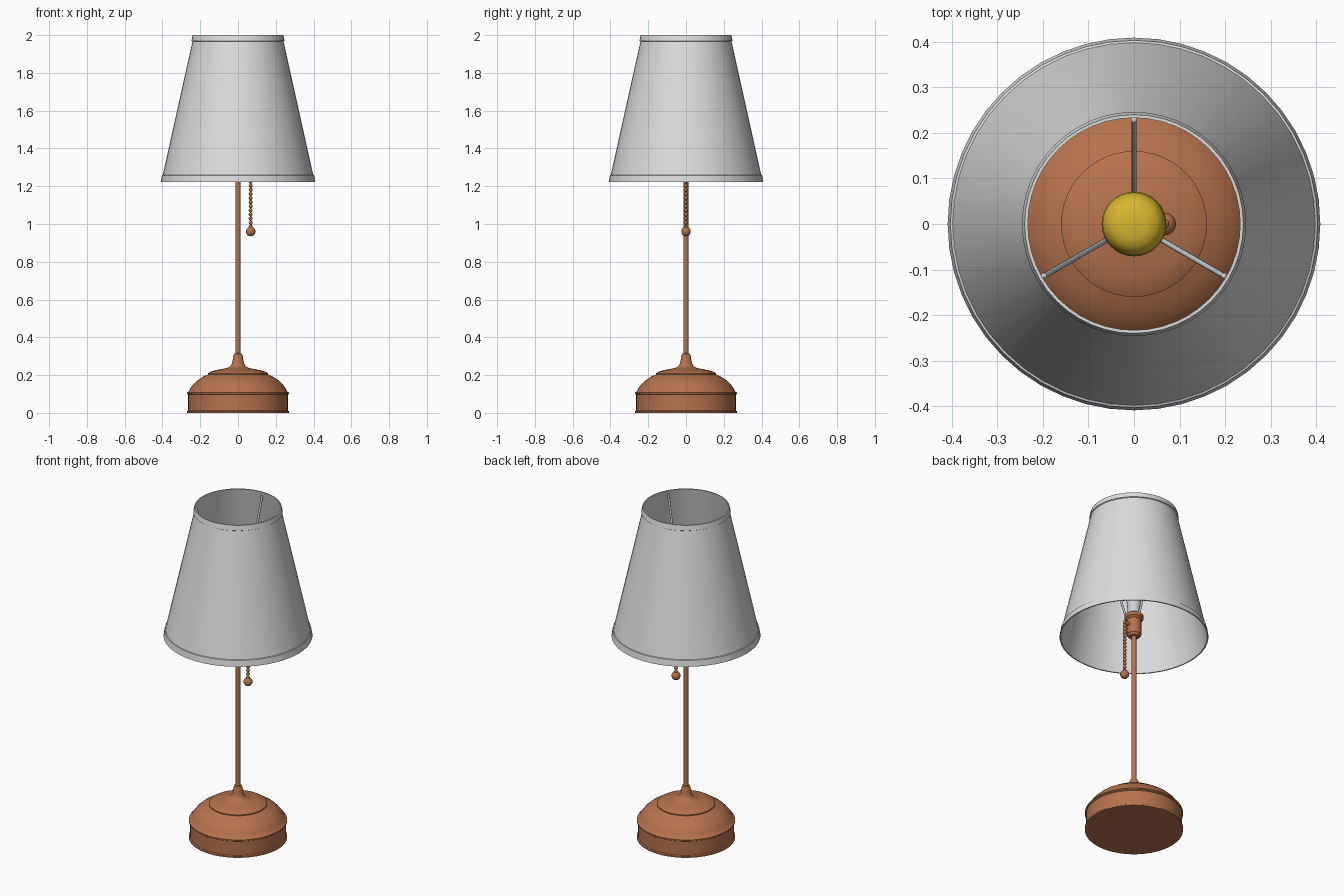
import bpy, bmesh, math
from mathutils import Vector

if "Cube" in bpy.data.objects:
    bpy.data.objects.remove(bpy.data.objects["Cube"])


def material(name, rgb):
    m = bpy.data.materials.new(name)
    m.diffuse_color = (*rgb, 1)
    m.use_nodes = True
    m.node_tree.nodes["Principled BSDF"].inputs["Base Color"].default_value = m.diffuse_color
    return m


COPPER = material("copper_brown", (0.47, 0.17, 0.075))
WHITE = material("shade_white", (0.72, 0.72, 0.72))
YELLOW = material("bulb_yellow", (0.68, 0.47, 0.03))
METAL = material("pale_metal", (0.62, 0.65, 0.68))


def finish(name, bm, mat, angle=35):
    bmesh.ops.remove_doubles(bm, verts=bm.verts, dist=1e-5)
    bmesh.ops.recalc_face_normals(bm, faces=bm.faces)
    me = bpy.data.meshes.new(name)
    bm.to_mesh(me)
    bm.free()
    ob = bpy.data.objects.new(name, me)
    bpy.context.collection.objects.link(ob)
    me.materials.append(mat)
    bpy.ops.object.select_all(action='DESELECT')
    ob.select_set(True)
    bpy.context.view_layer.objects.active = ob
    bpy.ops.object.shade_smooth_by_angle(angle=math.radians(angle))
    return ob


def lathe(name, profile, mat, steps=48, closed=False):
    """Spin an (r, z) profile about the z axis."""
    bm = bmesh.new()
    vs = [bm.verts.new((r, 0, z)) for r, z in profile]
    pairs = list(zip(vs, vs[1:])) + ([(vs[-1], vs[0])] if closed else [])
    es = [bm.edges.new(p) for p in pairs]
    bmesh.ops.spin(bm, geom=vs + es, cent=(0, 0, 0), axis=(0, 0, 1),
                   angle=math.tau, steps=steps, use_merge=True)
    return finish(name, bm, mat)


def add_rod(bm, a, b, r, sides=12):
    a, b = Vector(a), Vector(b)
    d = b - a
    mat = d.to_track_quat('Z', 'Y').to_matrix().to_4x4()
    mat.translation = (a + b) / 2
    bmesh.ops.create_cone(bm, cap_ends=True, segments=sides, radius1=r,
                          radius2=r, depth=d.length, matrix=mat)


def add_ball(bm, loc, r, u=12, v=8):
    ret = bmesh.ops.create_uvsphere(bm, u_segments=u, v_segments=v, radius=r)
    bmesh.ops.translate(bm, verts=ret["verts"], vec=loc)


# Base: drum, raised lip, dome, stepped cap and flared collar
lathe("base", [(0, 0), (0.27, 0), (0.27, 0.008), (0.264, 0.012), (0.264, 0.097),
               (0.27, 0.101), (0.27, 0.108), (0.262, 0.112), (0.25, 0.133),
               (0.235, 0.153), (0.215, 0.172), (0.19, 0.189), (0.16, 0.203),
               (0.16, 0.209), (0.145, 0.218), (0.115, 0.227), (0.08, 0.233),
               (0.055, 0.239), (0.04, 0.248), (0.032, 0.262), (0.027, 0.285),
               (0.025, 0.303), (0.02, 0.313), (0.014, 0.316), (0, 0.316)], COPPER)

# Pole
lathe("pole", [(0, 0.3), (0.0145, 0.3), (0.0145, 1.24), (0, 1.24)], COPPER, 24)

# Socket with bottom bevel and top flange
lathe("socket", [(0, 1.222), (0.03, 1.222), (0.04, 1.235), (0.04, 1.325),
                 (0.052, 1.335), (0.052, 1.355), (0.042, 1.362), (0, 1.362)],
      COPPER, 32)

# Bulb neck and bulb
lathe("bulb_neck", [(0, 1.36), (0.034, 1.36), (0.036, 1.4), (0.042, 1.46),
                    (0, 1.46)], METAL, 32)
lathe("bulb", [(0, 1.455), (0.042, 1.455), (0.058, 1.485), (0.068, 1.53),
               (0.071, 1.58), (0.069, 1.61), (0.062, 1.632), (0.05, 1.645),
               (0.03, 1.651), (0, 1.653)], YELLOW, 32)

# Shade: thin cone shell with a slightly proud band at each end
lathe("shade", [(0.409, 1.222), (0.403, 1.258), (0.398, 1.26), (0.241, 1.967),
                (0.246, 1.97), (0.24, 2.0), (0.233, 2.0), (0.402, 1.222)],
      WHITE, 48, closed=True)

# Three slanted arms holding the shade
bm = bmesh.new()
for deg in (90, 210, 330):
    c, s = math.cos(math.radians(deg)), math.sin(math.radians(deg))
    low, high = (0.046 * c, 0.046 * s, 1.35), (0.228 * c, 0.228 * s, 1.975)
    add_rod(bm, low, high, 0.006)
    add_ball(bm, high, 0.007)
finish("shade_arms", bm, METAL)

# Pull chain: short arm from the socket, beads and end ball
CHAIN_X, TOP, BOTTOM = 0.067, 1.29, 0.985
bm = bmesh.new()
add_rod(bm, (0.03, 0, TOP), (CHAIN_X, 0, TOP), 0.01)
add_rod(bm, (CHAIN_X, 0, BOTTOM - 0.02), (CHAIN_X, 0, TOP), 0.004, 8)
count = 15
for i in range(count):
    add_ball(bm, (CHAIN_X, 0, BOTTOM + (TOP - BOTTOM) * i / (count - 1)), 0.0105)
add_ball(bm, (CHAIN_X, 0, 0.96), 0.025, 24, 16)
finish("pull_chain", bm, COPPER)
